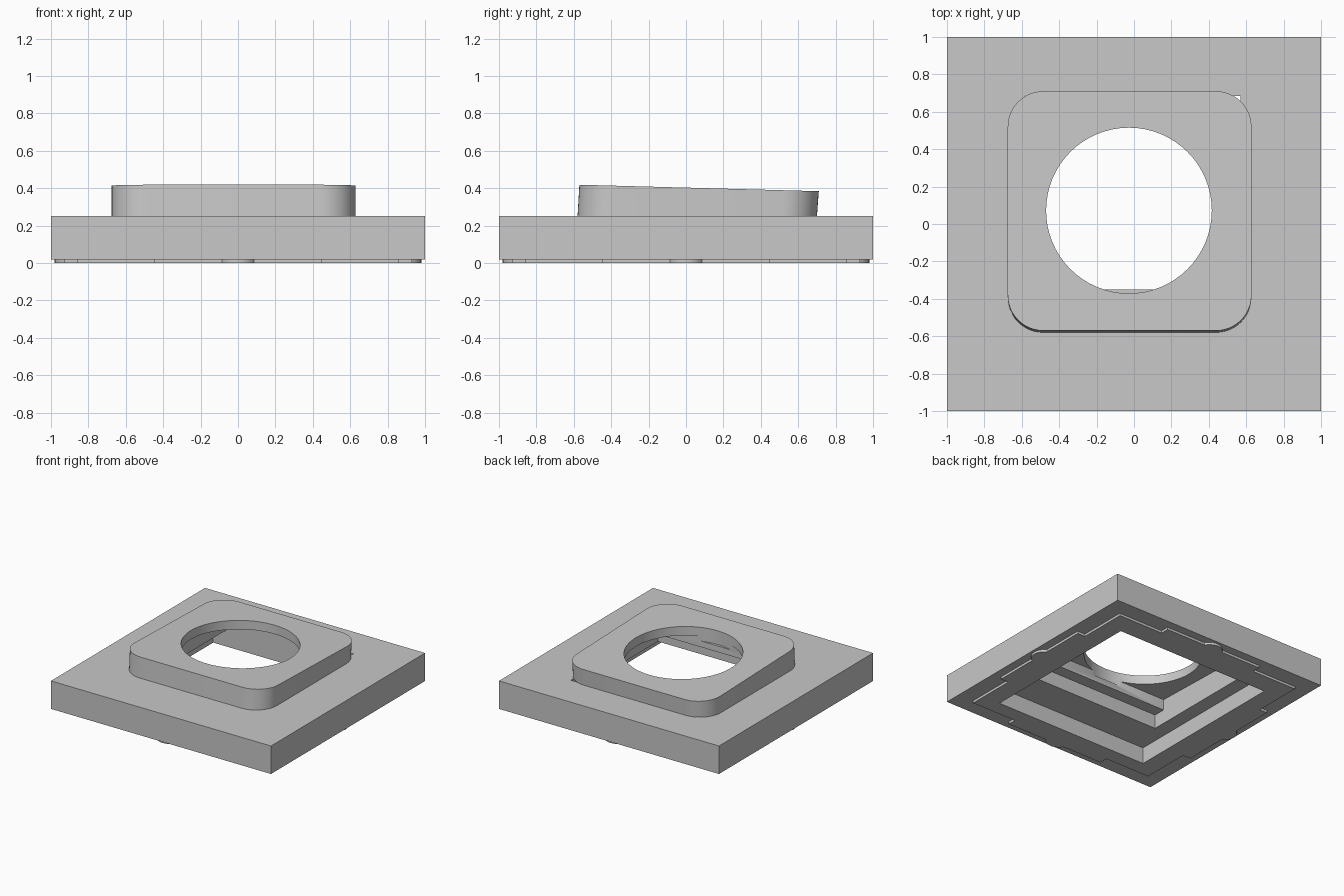
import bpy, bmesh, math

cube = bpy.data.objects.get("Cube")
if cube:
    bpy.data.objects.remove(cube, do_unlink=True)

grey = bpy.data.materials.new("light_grey")
grey.use_nodes = True
colour = (0.58, 0.58, 0.58, 1)
grey.diffuse_color = colour
grey.node_tree.nodes["Principled BSDF"].inputs["Base Color"].default_value = colour


def prism(name, outline, bottom, top, shape=None):
    """Extrude an outline; shape(vertex, is_top) may adjust the ends."""
    bm = bmesh.new()
    low = bm.faces.new([bm.verts.new((x, y, bottom)) for x, y in outline])
    result = bmesh.ops.extrude_face_region(bm, geom=[low], use_keep_orig=True)
    upper = [v for v in result["geom"] if isinstance(v, bmesh.types.BMVert)]
    for v in upper:
        v.co.z = top
    if shape:
        for v in upper:
            shape(v)
    bmesh.ops.recalc_face_normals(bm, faces=bm.faces)
    mesh = bpy.data.meshes.new(name)
    bm.to_mesh(mesh)
    bm.free()
    mesh.materials.append(grey)
    obj = bpy.data.objects.new(name, mesh)
    bpy.context.collection.objects.link(obj)
    return obj


def rect(x0, x1, y0, y1):
    return [(x0, y0), (x1, y0), (x1, y1), (x0, y1)]


def arc(cx, cy, r, start, end, steps):
    angles = [math.radians(start + (end - start) * i / steps) for i in range(steps + 1)]
    return [(cx + r * math.cos(a), cy + r * math.sin(a)) for a in angles]


def rounded(x0, x1, y0, y1, r):
    return (arc(x1 - r, y1 - r, r, 0, 90, 12) + arc(x0 + r, y1 - r, r, 90, 180, 12)
            + arc(x0 + r, y0 + r, r, 180, 270, 12) + arc(x1 - r, y0 + r, r, 270, 360, 12))


def cut(obj, cutters):
    """Subtract the cutters, bake the result and discard them."""
    for c in cutters:
        c.hide_render = True
        mod = obj.modifiers.new("cut", "BOOLEAN")
        mod.operation, mod.solver, mod.object = "DIFFERENCE", "EXACT", c
    bpy.context.view_layer.update()
    baked = bpy.data.meshes.new_from_object(
        obj.evaluated_get(bpy.context.evaluated_depsgraph_get()))
    obj.modifiers.clear()
    obj.data = baked
    for c in cutters:
        bpy.data.objects.remove(c, do_unlink=True)


def smooth(obj):
    bpy.ops.object.select_all(action="DESELECT")
    obj.select_set(True)
    bpy.context.view_layer.objects.active = obj
    bpy.ops.object.shade_smooth_by_angle(angle=math.radians(30))


recess = rect(-0.705, 0.705, -0.735, 0.685)

# Square base with a two-step opening
base = prism("base_slab", rect(-1, 1, -1, 1), 0.02, 0.25)
cut(base, [prism("recess_cutter", recess, -0.1, 0.135),
           prism("window_cutter", rect(-0.585, 0.57, -0.45, 0.684), 0.1, 0.4)])

# Thin locating lip: one stepped side with a round tab, turned four times
side = [(0.86, -0.86), (0.86, -0.45), (0.93, -0.45)]
side += arc(0.88, 0, 0.1, -60, 60, 12)
side += [(0.93, 0.45), (0.86, 0.45)]
outline = []
for turn in range(4):
    outline += side
    side = [(-y, x) for x, y in side]
lip = prism("locating_lip", outline, 0, 0.02)
cut(lip, [prism("lip_cutter", recess, -0.1, 0.1)])
smooth(lip)


# Raised block leaning slightly back, with a sloping top
def lean(v):
    v.co.y += 0.01
    v.co.z = 0.403 - 0.027 * v.co.y


def slope(v):
    v.co.z -= 0.027 * v.co.y


block = prism("raised_block", rounded(-0.675, 0.628, -0.58, 0.7, 0.19), 0.25, 0.4, lean)
cut(block, [prism("cavity_cutter", rect(-0.585, 0.56, -0.35, 0.64), 0.1, 0.33, slope),
            prism("hole_cutter", arc(-0.027, 0.072, 0.443, 0, 354.375, 63), 0.3, 0.6)])
smooth(block)
